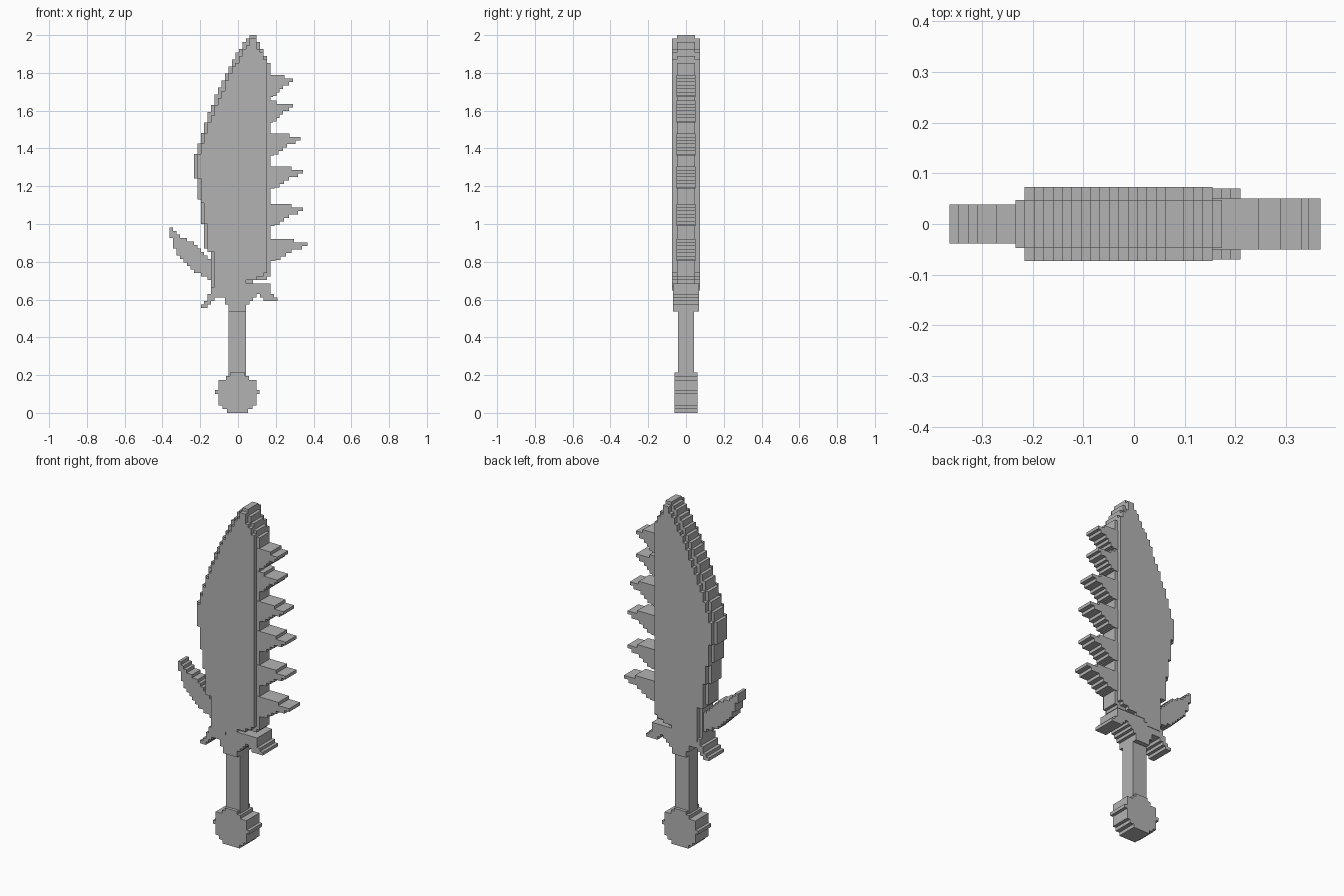
import bpy, bmesh, math

if "Cube" in bpy.data.objects:
    bpy.data.objects.remove(bpy.data.objects["Cube"], do_unlink=True)

CELL = 2 / 108      # block size
SHIFT = 0.0065      # sideways offset of the block grid

grey = bpy.data.materials.new("plain_grey")
grey.use_nodes = True
grey.diffuse_color = (0.45, 0.45, 0.45, 1)
grey.node_tree.nodes["Principled BSDF"].inputs["Base Color"].default_value = (0.45, 0.45, 0.45, 1)


def finish(name, bm):
    bmesh.ops.recalc_face_normals(bm, faces=bm.faces)
    mesh = bpy.data.meshes.new(name)
    bm.to_mesh(mesh)
    bm.free()
    mesh.materials.append(grey)
    obj = bpy.data.objects.new(name, mesh)
    bpy.context.collection.objects.link(obj)
    return obj


def slab(name, outline, half):
    """Closed slab from an x-z outline, half thick to each side in y."""
    bm = bmesh.new()
    front = [bm.verts.new((x, -half, z)) for x, z in outline]
    back = [bm.verts.new((x, half, z)) for x, z in outline]
    bm.faces.new(front)
    bm.faces.new(back[::-1])
    for i in range(len(front)):
        j = (i + 1) % len(front)
        bm.faces.new((front[j], front[i], back[i], back[j]))
    return finish(name, bm)


def inside(x, z, outline):
    hit = False
    for (ax, az), (bx, bz) in zip(outline, outline[1:] + outline[:1]):
        if (az > z) != (bz > z) and x < ax + (z - az) * (bx - ax) / (bz - az):
            hit = not hit
    return hit


def block_slab(name, outline, half):
    """Slab whose outline is stepped into square blocks."""
    cells = {(i, k) for i in range(-24, 24) for k in range(109)
             if inside(SHIFT + (i + 0.5) * CELL, (k + 0.5) * CELL, outline)}
    bm = bmesh.new()

    def quad(*corners):
        bm.faces.new([bm.verts.new((SHIFT + i * CELL, y, k * CELL)) for i, y, k in corners])

    for i, k in cells:
        ring = [(i, k), (i + 1, k), (i + 1, k + 1), (i, k + 1)]
        for y in (-half, half):
            quad(*[(a, y, b) for a, b in ring])
        sides = [(0, -1), (1, 0), (0, 1), (-1, 0)]
        for n, (di, dk) in enumerate(sides):
            if (i + di, k + dk) not in cells:
                (a, b), (c, d) = ring[n], ring[(n + 1) % 4]
                quad((a, -half, b), (c, -half, d), (c, half, d), (a, half, b))
    bmesh.ops.remove_doubles(bm, verts=bm.verts, dist=CELL / 50)
    bmesh.ops.recalc_face_normals(bm, faces=bm.faces)
    bmesh.ops.dissolve_limit(bm, angle_limit=math.radians(1), verts=bm.verts, edges=bm.edges)
    return finish(name, bm)


# Curved back of the blade, from the tip down
spine = [(0.06, 2.0), (0.02, 1.94), (-0.06, 1.8), (-0.11, 1.69), (-0.17, 1.54),
         (-0.21, 1.42), (-0.235, 1.34), (-0.235, 1.26), (-0.215, 1.24), (-0.215, 1.13),
         (-0.197, 1.12), (-0.197, 1.01), (-0.178, 1.0), (-0.178, 0.87),
         (-0.15, 0.86), (-0.14, 0.76), (-0.14, 0.65)]

# Thin cutting edge that shows around the thick core
block_slab("blade_edge", spine + [(0.02, 0.65), (0.02, 0.68), (0.1, 0.7), (0.174, 0.72),
           (0.174, 1.84), (0.135, 1.91), (0.1, 1.97), (0.09, 2.0)], 0.047)

# Thick core of the blade
core = [(x + CELL, z - 0.01) for x, z in spine]
block_slab("blade_core", core + [(-0.05, 0.65), (0.02, 0.69), (0.09, 0.71), (0.155, 0.745),
           (0.155, 1.85), (0.11, 1.93), (0.085, 1.985)], 0.073)


# Saw teeth: flat top with one step down, stepped underside
def tooth(number, top, tip, shoulder=0.65):
    root = 0.165
    length = tip - root
    points = [(root - 0.03, top), (root + shoulder * length, top),
              (root + shoulder * length, top - CELL), (tip, top - CELL)]
    drop = 2
    for fraction in (0.85, 0.58, 0.44, 0.3, 0.16):
        x = root + fraction * length
        points += [(points[-1][0], top - drop * CELL), (x, top - drop * CELL)]
        drop += 1
    points += [(points[-1][0], top - 6.3 * CELL), (root - 0.03, top - 6.3 * CELL)]
    slab(f"saw_tooth_{number}", points, 0.05)


tooth(1, 1.79, 0.29)
tooth(2, 1.655, 0.29, 0.3)
tooth(3, 1.48, 0.33)
tooth(4, 1.305, 0.345)
tooth(5, 1.105, 0.345)
tooth(6, 0.92, 0.368)

# Barb sweeping up from the base of the blade
block_slab("side_barb", [(-0.37, 0.975), (-0.35, 0.975), (-0.3, 0.935), (-0.2, 0.87),
           (-0.16, 0.83), (-0.13, 0.76), (-0.115, 0.68), (-0.16, 0.71), (-0.24, 0.755),
           (-0.3, 0.81), (-0.335, 0.86), (-0.35, 0.915), (-0.37, 0.935)], 0.038)

# Guard with two drooping prongs
block_slab("guard", [(0.02, 0.7), (0.02, 0.685), (0.17, 0.685), (0.175, 0.65), (0.195, 0.61),
           (0.215, 0.585), (0.155, 0.585), (0.14, 0.61), (0.11, 0.63), (0.08, 0.605),
           (0.05, 0.57), (0.025, 0.53), (-0.03, 0.53), (-0.055, 0.57), (-0.08, 0.62),
           (-0.11, 0.61), (-0.14, 0.58), (-0.18, 0.55), (-0.2, 0.55), (-0.2, 0.57),
           (-0.17, 0.6), (-0.15, 0.64), (-0.13, 0.66), (-0.13, 0.7)], 0.07)

# Grip
slab("grip", [(-0.05, 0.19), (0.0435, 0.19), (0.0435, 0.6), (-0.05, 0.6)], 0.042)

# Round pommel, stepped and mirrored around the grip's centre
half_steps = [(0.055, 0), (0.055, 0.02), (0.08, 0.02), (0.08, 0.04), (0.1, 0.04),
              (0.1, 0.1), (0.118, 0.1), (0.118, 0.12), (0.1, 0.12), (0.1, 0.175),
              (0.06, 0.175), (0.06, 0.195), (0.04, 0.195), (0.04, 0.213)]
slab("pommel", [(x - 0.003, z) for x, z in half_steps]
     + [(-x - 0.003, z) for x, z in reversed(half_steps)], 0.06)
